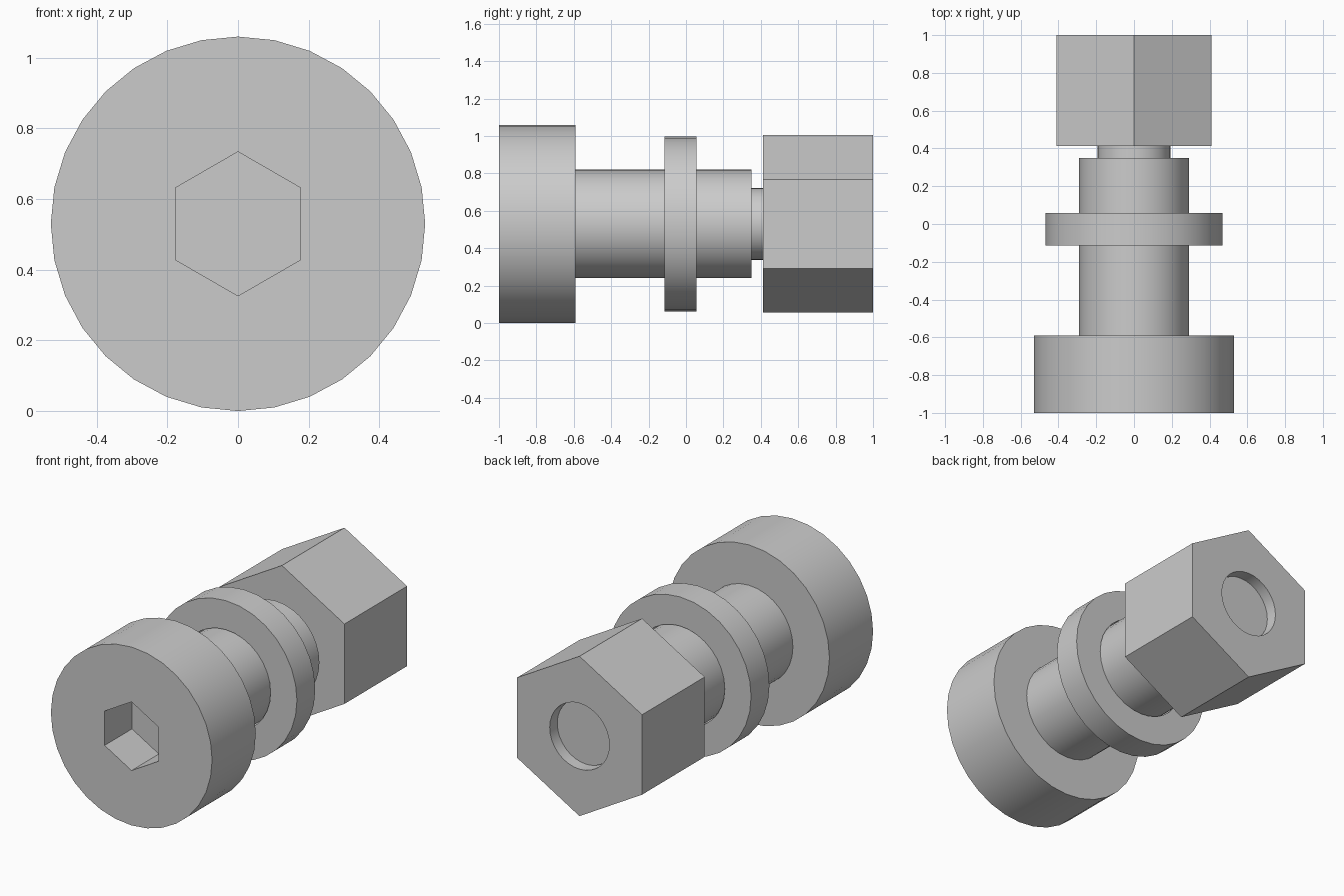
import bpy, bmesh, math
from mathutils import Matrix

cube = bpy.data.objects.get("Cube")
if cube:
    bpy.data.objects.remove(cube, do_unlink=True)

AXIS_Z = 0.53

steel = bpy.data.materials.new("plain grey steel")
steel.use_nodes = True
GREY = (0.6, 0.6, 0.6, 1)
steel.diffuse_color = GREY
steel.node_tree.nodes["Principled BSDF"].inputs["Base Color"].default_value = GREY


def prism(name, radius, y0, y1, sides=32):
    """Solid prism lying along y, with one corner pointing straight up."""
    bm = bmesh.new()
    bmesh.ops.create_circle(bm, cap_ends=True, segments=sides, radius=radius)
    # circle corners start at +y, which turns to +z here
    bm.transform(Matrix.Translation((0, y0, AXIS_Z)) @ Matrix.Rotation(math.pi / 2, 4, 'X'))
    cap = bm.faces[:]
    top = bmesh.ops.extrude_face_region(bm, geom=cap, use_keep_orig=True)
    verts = [g for g in top["geom"] if isinstance(g, bmesh.types.BMVert)]
    bmesh.ops.translate(bm, verts=verts, vec=(0, y1 - y0, 0))
    bmesh.ops.recalc_face_normals(bm, faces=bm.faces[:])
    mesh = bpy.data.meshes.new(name)
    bm.to_mesh(mesh)
    bm.free()
    mesh.materials.append(steel)
    obj = bpy.data.objects.new(name, mesh)
    bpy.context.collection.objects.link(obj)
    return obj


def bore(obj, cutter):
    """Cut a hole and hide its cutter."""
    mod = obj.modifiers.new("bore", 'BOOLEAN')
    mod.operation = 'DIFFERENCE'
    mod.solver = 'EXACT'
    mod.object = cutter
    cutter.hide_render = True
    cutter.hide_viewport = True
    cutter.display_type = 'WIRE'


# Bolt: head with hex socket, stepped shank
head = prism("bolt_head", 0.53, -1.0, -0.59)
bore(head, prism("socket_cutter", 0.204, -1.1, -0.743, 6))
shank = prism("shank", 0.29, -0.59, 0.35)
stud = prism("threaded_stud", 0.193, 0.35, 0.933)

# Loose collar around the shank
collar = prism("collar", 0.468, -0.115, 0.057)
bore(collar, prism("collar_cutter", 0.295, -0.3, 0.3))

# Long hex nut with the stud showing inside its open end
nut = prism("hex_nut", 0.475, 0.412, 1.0, 6)
bore(nut, prism("nut_cutter", 0.196, 0.3, 1.1))

# Smooth round walls, crisp rims and flats
for obj in (head, shank, stud, collar, nut):
    bpy.ops.object.select_all(action='DESELECT')
    obj.select_set(True)
    bpy.context.view_layer.objects.active = obj
    for mod in list(obj.modifiers):
        bpy.ops.object.modifier_apply(modifier=mod.name)
    bpy.ops.object.shade_smooth_by_angle(angle=math.radians(30))
